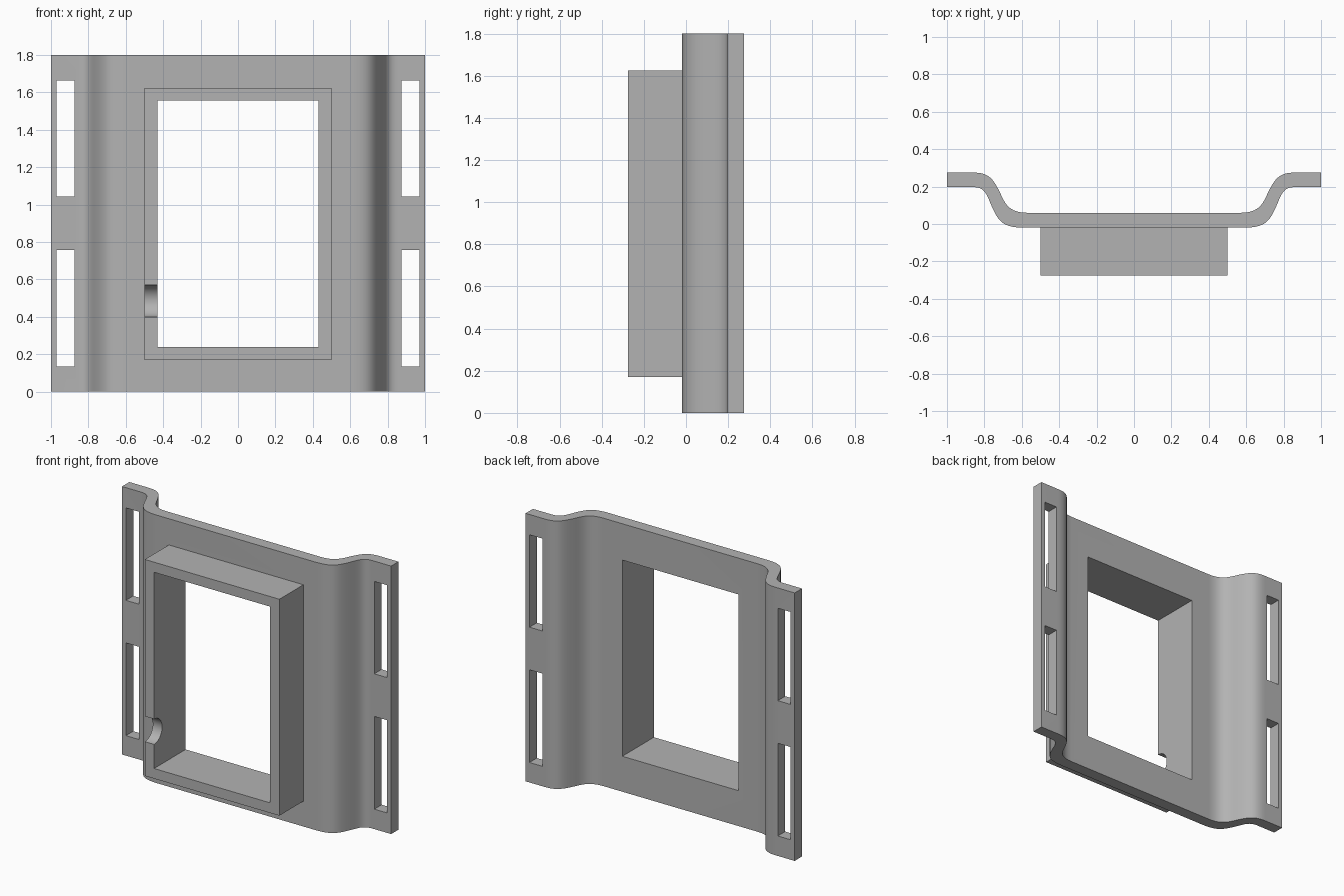
import bpy, bmesh, math
from mathutils import Vector, Matrix
from mathutils.geometry import interpolate_bezier

HEIGHT = 1.8
FRONT, BACK = -0.02, 0.06            # centre panel faces
FLANGE_FRONT, FLANGE_BACK = 0.197, 0.275
FRAME_FRONT = -0.275

default = bpy.data.objects.get("Cube")
if default:
    bpy.data.objects.remove(default, do_unlink=True)

grey = bpy.data.materials.new("mid grey")
grey.use_nodes = True
colour = (0.45, 0.45, 0.45, 1)
grey.diffuse_color = colour
grey.node_tree.nodes["Principled BSDF"].inputs["Base Color"].default_value = colour


def make_object(name, bm):
    bmesh.ops.recalc_face_normals(bm, faces=bm.faces)
    mesh = bpy.data.meshes.new(name)
    bm.to_mesh(mesh)
    bm.free()
    mesh.materials.append(grey)
    ob = bpy.data.objects.new(name, mesh)
    bpy.context.collection.objects.link(ob)
    return ob


def box(name, x, y, z):
    """Box from (min, max) ranges."""
    bm = bmesh.new()
    bmesh.ops.create_cube(bm, size=1)
    for v in bm.verts:
        v.co = Vector(r[0] if c < 0 else r[1] for c, r in zip(v.co, (x, y, z)))
    return make_object(name, bm)


def s_bend(*points):
    """Two joined bezier arcs through seven control points."""
    p = [Vector((x, y, 0)) for x, y in points]
    return interpolate_bezier(*p[:4], 14)[:-1] + interpolate_bezier(*p[3:], 14)


def combine(target, tool, operation):
    mod = target.modifiers.new(tool.name, 'BOOLEAN')
    mod.object, mod.operation, mod.solver = tool, operation, 'EXACT'
    with bpy.context.temp_override(object=target, active_object=target):
        bpy.ops.object.modifier_apply(modifier=mod.name)
    bpy.data.objects.remove(tool, do_unlink=True)


# Bent panel: half profile mirrored, then extruded upward
front_curve = s_bend((0.58, FRONT), (0.70, FRONT), (0.725, 0.01), (0.765, 0.105),
                     (0.79, 0.165), (0.80, FLANGE_FRONT), (0.86, FLANGE_FRONT))
back_curve = s_bend((0.57, BACK), (0.67, BACK), (0.69, 0.11), (0.715, 0.165),
                    (0.75, 0.235), (0.77, FLANGE_BACK), (0.86, FLANGE_BACK))
half = front_curve + [Vector((1, FLANGE_FRONT, 0)), Vector((1, FLANGE_BACK, 0))] + back_curve[::-1]
outline = half + [Vector((-p.x, p.y, 0)) for p in reversed(half)]
bm = bmesh.new()
base = bm.faces.new([bm.verts.new(p) for p in outline])
top = bmesh.ops.extrude_face_region(bm, geom=[base])["geom"]
bmesh.ops.translate(bm, vec=(0, 0, HEIGHT),
                    verts=[v for v in top if isinstance(v, bmesh.types.BMVert)])
panel = make_object("strap_panel_with_frame", bm)

# Raised frame and its window
combine(panel, box("frame_block", (-0.5, 0.5), (FRAME_FRONT, 0.02), (0.17, 1.624)), 'UNION')
combine(panel, box("window_cutter", (-0.431, 0.431), (-0.5, 0.5), (0.238, 1.556)), 'DIFFERENCE')

# Strap slots in both flanges
for side in (-1, 1):
    for z in ((0.134, 0.757), (1.043, 1.664)):
        x = sorted((side * 0.875, side * 0.971))
        combine(panel, box("slot_cutter", x, (0, 0.5), z), 'DIFFERENCE')

# Half-round cable notch in the right frame wall
bm = bmesh.new()
bmesh.ops.create_cone(bm, cap_ends=True, segments=48, radius1=0.085, radius2=0.085, depth=0.2,
                      matrix=Matrix.Translation((-0.47, FRAME_FRONT, 0.485))
                      @ Matrix.Rotation(math.pi / 2, 4, 'Y'))
combine(panel, make_object("notch_cutter", bm), 'DIFFERENCE')

# Smooth bends, crisp edges
bpy.ops.object.select_all(action='DESELECT')
panel.select_set(True)
bpy.context.view_layer.objects.active = panel
bpy.ops.object.shade_smooth_by_angle(angle=math.radians(30))
weighted = panel.modifiers.new("weighted_normals", 'WEIGHTED_NORMAL')
weighted.keep_sharp = True
